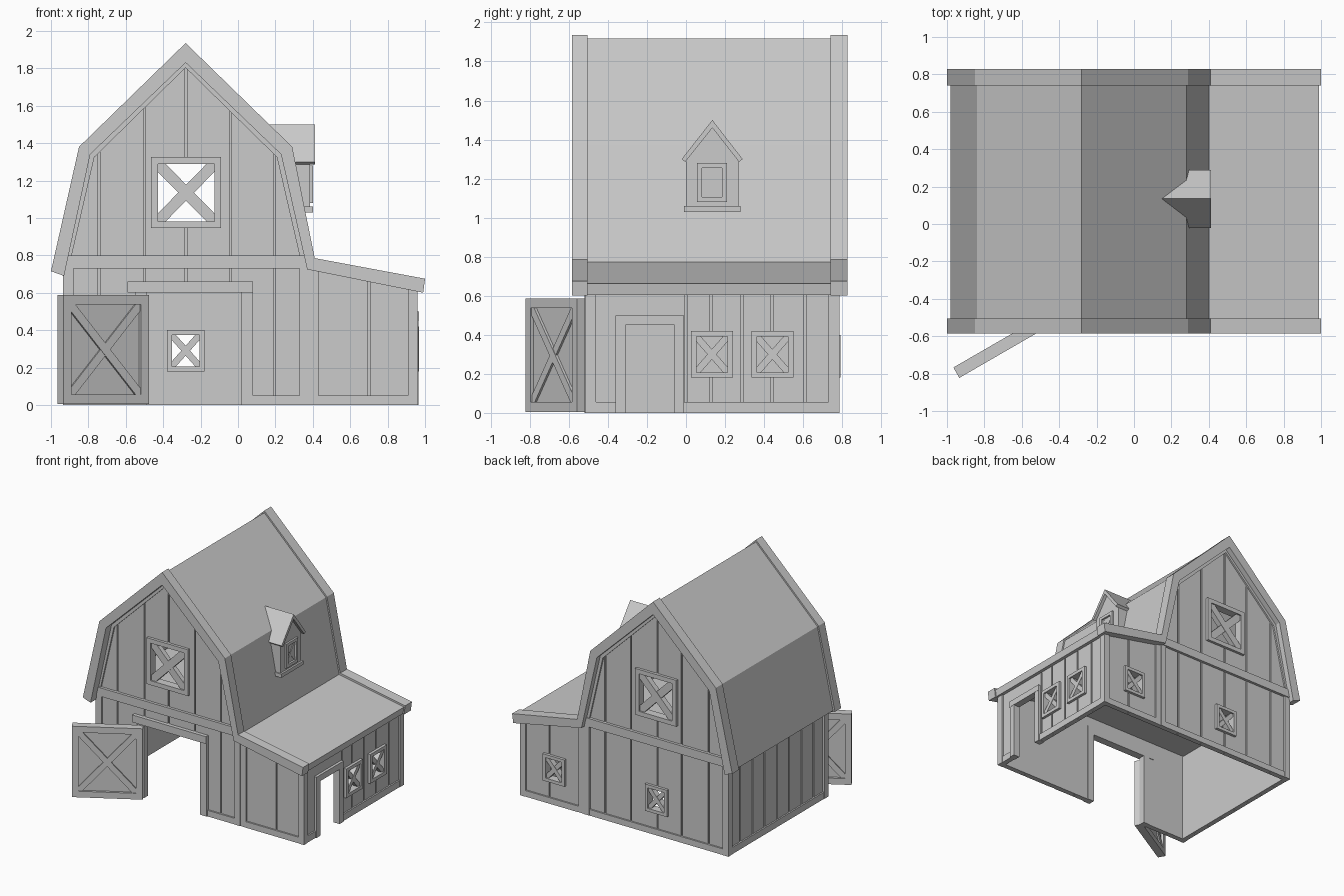
import bpy, bmesh, math
from mathutils import Vector

if "Cube" in bpy.data.objects:
    bpy.data.objects.remove(bpy.data.objects["Cube"])

C, S = math.cos(math.radians(30)), math.sin(math.radians(30))
# Each plane maps (u along, v up, d outward) to world space
PLANES = {
    "front": lambda u, v, d: (u, -0.50 - d, v),
    "back": lambda u, v, d: (u, 0.77 + d, v),
    "left": lambda u, v, d: (-0.92 - d, u, v),
    "right": lambda u, v, d: (0.945 + d, u, v),
    "dormer": lambda u, v, d: (0.385 + d, u, v),
    "door": lambda u, v, d: (-0.491 - C * u + S * d, -0.53 - S * u - C * d, v),
    "section": lambda u, v, d: (u, d, v),
}


def rect(u0, u1, v0, v1):
    return [(u0, v0), (u1, v0), (u1, v1), (u0, v1)]


def bar(a, b, w):
    a, b = Vector(a), Vector(b)
    t = (b - a).normalized() * w / 2
    n = Vector((-t.y, t.x))
    return [a + n, a - n, b - n, b + n]


def make(name, plane, parts):
    """One object from several extruded outlines: (points, d0, d1)."""
    bm = bmesh.new()
    for pts, d0, d1 in parts:
        lo = [bm.verts.new(PLANES[plane](p[0], p[1], d0)) for p in pts]
        hi = [bm.verts.new(PLANES[plane](p[0], p[1], d1)) for p in pts]
        bm.faces.new(lo)
        bm.faces.new(hi[::-1])
        for i in range(len(pts)):
            j = (i + 1) % len(pts)
            bm.faces.new((lo[i], hi[i], hi[j], lo[j]))
    bmesh.ops.recalc_face_normals(bm, faces=bm.faces)
    me = bpy.data.meshes.new(name)
    bm.to_mesh(me)
    bm.free()
    ob = bpy.data.objects.new(name, me)
    bpy.context.collection.objects.link(ob)
    return ob


def cut(ob, plane, parts):
    cutter = make("cutter", plane, parts)
    cutter.hide_render = True
    mod = ob.modifiers.new("cut", "BOOLEAN")
    mod.operation, mod.solver, mod.object = "DIFFERENCE", "EXACT", cutter
    bpy.context.view_layer.objects.active = ob
    bpy.ops.object.modifier_apply(modifier=mod.name)
    bpy.data.objects.remove(cutter)


def wall(name, plane, outline, holes, grooves):
    ob = make(name, plane, [(outline, -0.03, 0)])
    if holes:
        cut(ob, plane, [(rect(*h), -0.1, 0.1) for h in holes])
    cut(ob, plane, [(rect(g - 0.006, g + 0.006, -0.1, 2.1), -0.012, 0.1) for g in grooves])


def frame(u0, u1, v0, v1, w, d0, d1):
    return [(rect(u0, u0 + w, v0, v1), d0, d1), (rect(u1 - w, u1, v0, v1), d0, d1),
            (rect(u0 + w, u1 - w, v0, v0 + w), d0, d1), (rect(u0 + w, u1 - w, v1 - w, v1), d0, d1)]


def cross(u0, u1, v0, v1, w, d0, d1):
    return [(bar((u0, v0), (u1, v1), w), d0, d1),
            (bar((u0, v1), (u1, v0), w), d0 + 0.003, d1 - 0.003)]


def window(name, plane, u0, u1, v0, v1, w, b, d0=-0.045, d1=0.022):
    i = w * 0.7
    make(name, plane, frame(u0, u1, v0, v1, w, d0, d1)
         + cross(u0 + i, u1 - i, v0 + i, v1 - i, b, d0 + 0.012, d1 - 0.01))


def inset(r, k):
    return (r[0] + k, r[1] - k, r[2] + k, r[3] - k)


# Walls with openings and plank grooves
gable = [(-0.92, 0), (0.945, 0), (0.945, 0.635), (0.39, 0.75), (0.26, 1.35),
         (-0.28, 1.87), (-0.82, 1.35), (-0.92, 0.75)]
loft = (-0.465, -0.09, 0.945, 1.325)
small = (-0.38, -0.18, 0.18, 0.40)
lean = (0.55, 0.75, 0.18, 0.40)
side = [(0.025, 0.24, 0.18, 0.42), (0.335, 0.55, 0.18, 0.42)]
planks = [-0.745, -0.5, -0.28, -0.04, 0.195, 0.70]
wall("front_wall", "front", gable, [inset(loft, 0.02), (-0.49, 0.02, -0.1, 0.6)], planks)
wall("back_wall", "back", gable, [inset(r, 0.015) for r in (loft, small, lean)], planks)
wall("left_wall", "left", rect(-0.48, 0.75, 0, 0.74), [],
     [-0.5 + 1.27 * k / 8 for k in range(1, 8)])
wall("right_wall", "right", rect(-0.48, 0.75, 0, 0.62),
     [inset(r, 0.015) for r in side] + [(-0.31, -0.06, -0.1, 0.45)],
     [0.0, 0.13, 0.285, 0.44, 0.61])

# Loft floor
make("loft_floor", "section", [(rect(-0.9, 0.37, 0.745, 0.78), -0.475, 0.745)])

# Windows
window("front_loft_window", "front", *loft, 0.036, 0.06)
window("back_loft_window", "back", *loft, 0.036, 0.06)
window("back_window", "back", *small, 0.026, 0.035)
window("back_lean_to_window", "back", *lean, 0.026, 0.035)
for k, r in enumerate(side):
    window(f"side_window_{k}", "right", *r, 0.028, 0.035)

# Gable trim, band, posts and sills on both end walls
verge = [(-0.93, 0.72), (-0.79, 1.34), (-0.28, 1.835), (0.23, 1.34), (0.37, 0.74),
         (0.343, 0.74), (0.208, 1.325), (-0.28, 1.803), (-0.768, 1.325), (-0.903, 0.74)]
for plane in ("front", "back"):
    sills = ([(-0.88, -0.55), (0.08, 0.33), (0.43, 0.91)] if plane == "front"
             else [(-0.88, 0.33), (0.43, 0.91)])
    make(plane + "_trim", plane,
         [(verge, -0.005, 0.013), (rect(-0.93, 0.37, 0.73, 0.80), -0.005, 0.022),
          (rect(-0.935, -0.88, 0, 0.73), -0.02, 0.015), (rect(0.33, 0.38, 0, 0.73), -0.005, 0.015),
          (rect(0.38, 0.43, 0, 0.735), -0.005, 0.011), (rect(0.91, 0.96, 0, 0.625), -0.02, 0.015)]
         + [(rect(a, b, 0, 0.05), -0.005, 0.013) for a, b in sills])

# Side wall trim
for plane, top in (("left", 0.72), ("right", 0.615)):
    sills = [(-0.46, 0.73)] if plane == "left" else [(-0.46, -0.36), (-0.01, 0.73)]
    make(plane + "_trim", plane,
         [(rect(-0.512, -0.46, 0, top), -0.005, 0.014), (rect(0.73, 0.782, 0, top), -0.005, 0.014)]
         + [(rect(a, b, 0, 0.055), -0.005, 0.012) for a, b in sills])

# Doorway frames
make("barn_door_frame", "front",
     [(rect(-0.59, 0.08, 0.60, 0.66), -0.035, 0.03), (rect(0.02, 0.08, 0, 0.60), -0.035, 0.02),
      (rect(-0.55, -0.49, 0, 0.60), -0.035, 0.02)])
make("side_door_frame", "right",
     [(rect(-0.36, -0.01, 0.45, 0.50), -0.035, 0.022), (rect(-0.36, -0.31, 0, 0.45), -0.035, 0.02),
      (rect(-0.06, -0.01, 0, 0.45), -0.035, 0.02)])

# Open barn door
make("barn_door", "door",
     [(rect(0.02, 0.51, 0.02, 0.57), -0.012, 0.012)]
     + frame(0, 0.53, 0.005, 0.587, 0.05, -0.032, 0.032)
     + cross(0.04, 0.49, 0.045, 0.547, 0.045, -0.026, 0.026))

# Roof shell with raised rims at both ends
rim = [(-1.0, 0.715), (-0.85, 1.38), (-0.28, 1.935), (0.29, 1.38), (0.41, 0.785), (1.0, 0.675),
       (0.99, 0.60), (0.37, 0.725), (0.23, 1.34), (-0.28, 1.83), (-0.79, 1.34), (-0.93, 0.69)]
skin = [(-0.982, 0.72), (-0.84, 1.372), (-0.28, 1.918), (0.28, 1.372), (0.40, 0.772), (0.99, 0.662),
        (0.98, 0.605), (0.375, 0.73), (0.235, 1.345), (-0.28, 1.84), (-0.795, 1.345), (-0.93, 0.71)]
make("roof", "section", [(skin, -0.51, 0.75)])
make("roof_rims", "section", [(rim, -0.585, -0.505), (rim, 0.74, 0.828)])

# Dormer
make("dormer_body", "dormer",
     [([(0.0, 1.04), (0.27, 1.04), (0.27, 1.31), (0.135, 1.465), (0.0, 1.31)], -0.18, 0)])
make("dormer_sill", "dormer", [(rect(-0.01, 0.28, 1.03, 1.06), -0.06, 0.015)])
make("dormer_roof", "dormer",
     [([(-0.022, 1.30), (0.135, 1.50), (0.29, 1.30), (0.272, 1.285), (0.135, 1.46), (-0.004, 1.285)],
       -0.235, 0.027)])
window("dormer_window", "dormer", 0.057, 0.21, 1.08, 1.28, 0.025, 0.022, -0.02, 0.015)
